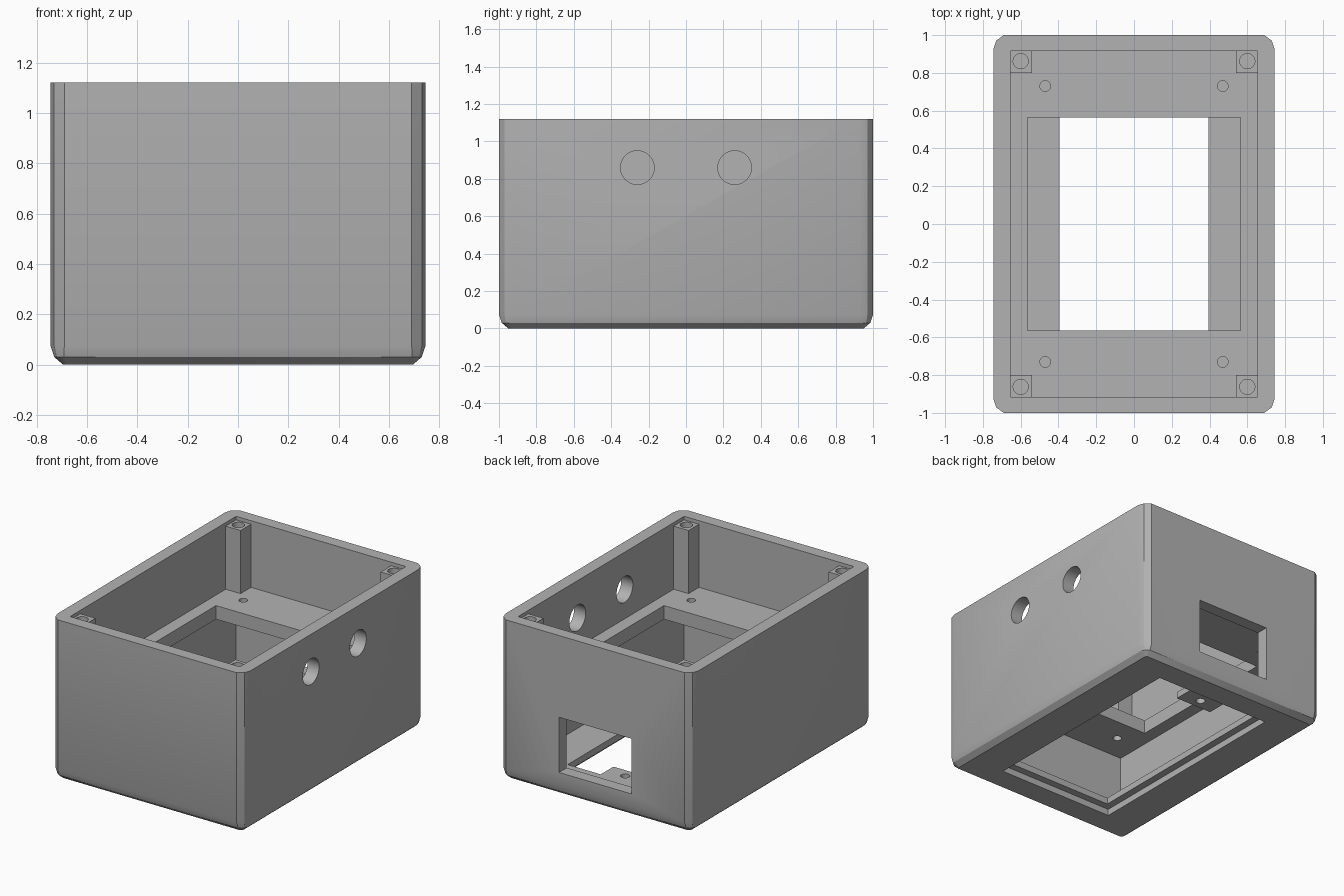
import bpy, bmesh

cube = bpy.data.objects.get("Cube")
if cube:
    bpy.data.objects.remove(cube, do_unlink=True)

WALL = 0.09
HX, HY, TOP = 0.745, 1.0, 1.12
IX, IY = HX - WALL, HY - WALL + 0.005
FLOOR_LOW, FLOOR_HIGH = 0.56, 0.655

grey = bpy.data.materials.new("plain_grey")
grey.use_nodes = True
colour = (0.45, 0.45, 0.45, 1.0)
grey.diffuse_color = colour
grey.node_tree.nodes["Principled BSDF"].inputs["Base Color"].default_value = colour


def finish(name, bm):
    bmesh.ops.recalc_face_normals(bm, faces=bm.faces)
    mesh = bpy.data.meshes.new(name)
    bm.to_mesh(mesh)
    bm.free()
    obj = bpy.data.objects.new(name, mesh)
    mesh.materials.append(grey)
    bpy.context.collection.objects.link(obj)
    return obj


def box(name, low, high):
    bm = bmesh.new()
    bmesh.ops.create_cube(bm, size=1)
    for v in bm.verts:
        for i in range(3):
            v.co[i] = low[i] if v.co[i] < 0 else high[i]
    return finish(name, bm)


def cylinder(name, centre, radius, depth, axis="Z"):
    bm = bmesh.new()
    bmesh.ops.create_cone(bm, cap_ends=True, segments=40, radius1=radius,
                          radius2=radius, depth=depth)
    for v in bm.verts:
        if axis == "X":
            v.co.x, v.co.z = v.co.z, -v.co.x
        for i in range(3):
            v.co[i] += centre[i]
    return finish(name, bm)


def activate(obj):
    bpy.ops.object.select_all(action="DESELECT")
    obj.select_set(True)
    bpy.context.view_layer.objects.active = obj


def cut(obj, cutters):
    activate(obj)
    for cutter in cutters:
        mod = obj.modifiers.new("cut", "BOOLEAN")
        mod.operation = "DIFFERENCE"
        mod.solver = "EXACT"
        mod.object = cutter
        bpy.ops.object.modifier_apply(modifier=mod.name)
        bpy.data.objects.remove(cutter, do_unlink=True)


def ring(bm, z, inset, k):
    """Rectangle with two-step rounded corners, k scales the rounding."""
    x, y = HX - inset, HY - inset
    corner = [(x, y - 0.075 * k), (x - 0.015 * k, y - 0.03 * k), (x - 0.055 * k, y)]
    points = []
    for sx, sy in ((1, 1), (-1, 1), (-1, -1), (1, -1)):
        step = corner if sx * sy > 0 else corner[::-1]
        points += [bm.verts.new((sx * px, sy * py, z)) for px, py in step]
    return points


# Outer shell with rounded corners and rounded bottom edge
bm = bmesh.new()
rings = [ring(bm, *r) for r in ((0, 0.05, 0.25), (0.03, 0.015, 0.7),
                                (0.075, 0, 1), (TOP, 0, 1))]
for a, b in zip(rings, rings[1:]):
    for i in range(len(a)):
        j = (i + 1) % len(a)
        bm.faces.new((a[i], a[j], b[j], b[i]))
bm.faces.new(rings[0])
bm.faces.new(rings[-1])
shell = finish("case_shell", bm)

# Cavity, rebated bottom hatch, back window and two button holes
cut(shell, [
    box("cavity", (-IX, -IY, WALL), (IX, IY, 2)),
    box("hatch_rebate", (-0.445, -0.79, -1), (0.445, 0.79, 0.045)),
    box("hatch_opening", (-0.395, -0.74, -1), (0.395, 0.74, 0.2)),
    box("back_window", (-0.28, 0.8, 0.165), (0.28, 1.2, 0.55)),
] + [cylinder("side_hole", (HX, y, 0.86), 0.09, 0.4, "X") for y in (-0.26, 0.26)])

# Latch tab with screw hole at the back of the hatch
tab = box("hatch_tab", (-0.14, 0.6, 0.045), (0.14, 0.74, WALL))
cut(tab, [cylinder("tab_hole", (0, 0.67, 0.07), 0.03, 0.3)])

# Middle floor with square opening and four screw holes
signs = [(sx, sy) for sx in (-1, 1) for sy in (-1, 1)]
middle = box("middle_floor", (-IX, -IY, FLOOR_LOW), (IX, IY, FLOOR_HIGH))
cut(middle, [box("floor_opening", (-0.565, -0.565, 0.4), (0.565, 0.565, 0.8))]
    + [cylinder("screw_hole", (sx * 0.47, sy * 0.73, 0.6), 0.028, 0.4) for sx, sy in signs])

# Corner posts with blind screw holes
parts = [shell, tab, middle]
for sx, sy in signs:
    xs = sorted((sx * IX, sx * (IX - 0.115)))
    ys = sorted((sy * IY, sy * (IY - 0.115)))
    post = box("corner_post", (xs[0], ys[0], FLOOR_HIGH), (xs[1], ys[1], 1.095))
    cut(post, [cylinder("post_hole", (sx * 0.6, sy * 0.862, 1.1), 0.04, 0.5)])
    parts.append(post)

for part in parts:
    activate(part)
    bpy.ops.object.shade_smooth_by_angle()
